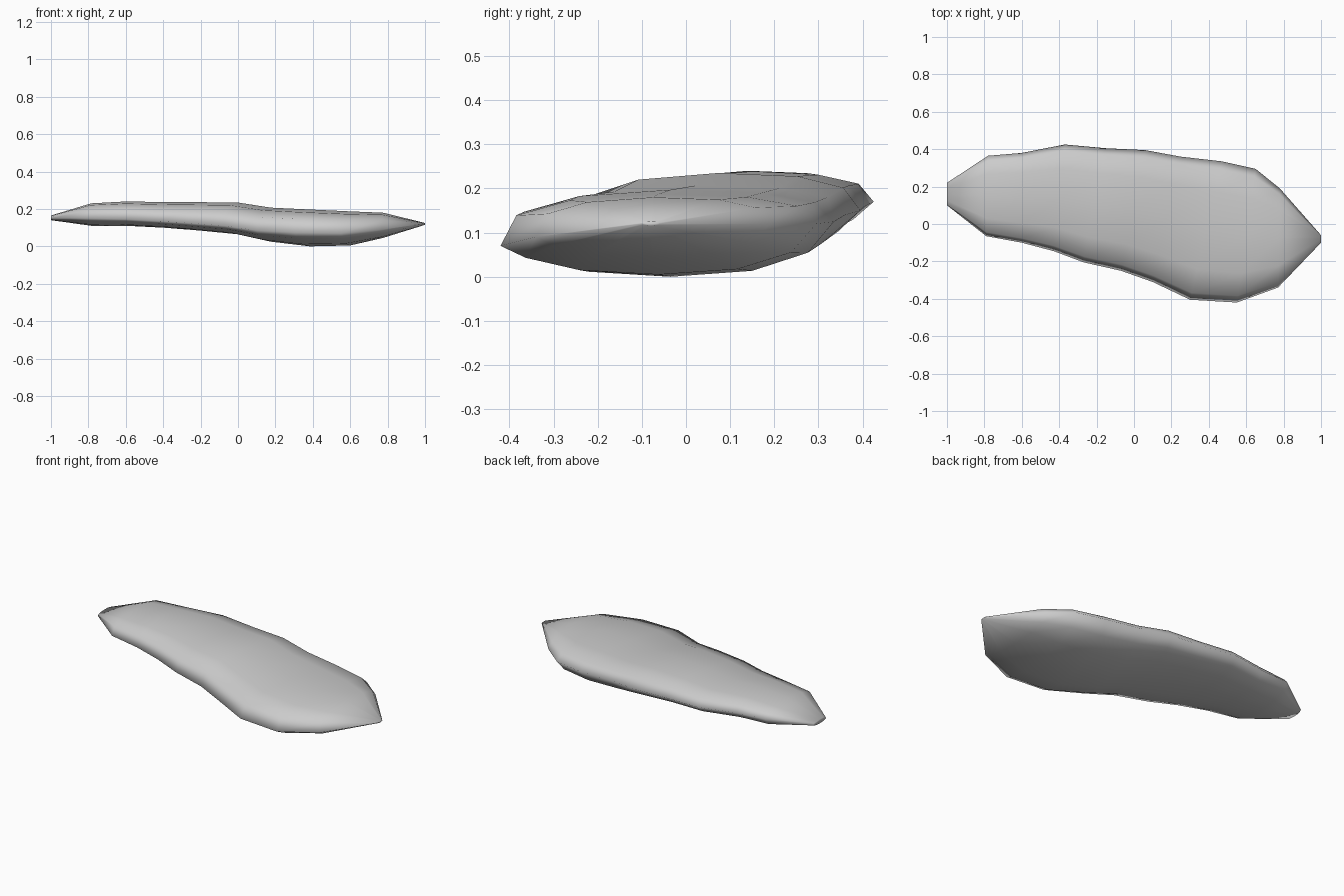
import bpy, bmesh

# Stations along the slab: back edge x, y, z / front edge x, y, z / crown z / underside z
stations = [
    (-1.00, .22, .155, -1.00, .10, .15, .165, .14),
    (-.78, .365, .185, -.79, -.065, .15, .23, .11),
    (-.60, .38, .18, -.60, -.10, .145, .24, .11),
    (-.37, .425, .17, -.43, -.145, .135, .237, .10),
    (-.15, .405, .16, -.27, -.205, .125, .236, .085),
    (.06, .395, .15, -.07, -.25, .11, .235, .065),
    (.25, .36, .14, .10, -.31, .085, .207, .025),
    (.47, .335, .125, .30, -.405, .075, .197, .0),
    (.65, .295, .12, .55, -.42, .07, .187, .005),
    (.78, .19, .12, .77, -.34, .09, .18, .045),
    (1.00, -.06, .12, 1.00, -.10, .12, .125, .115),
]
# Cross-section: fraction from front to back edge, fraction towards crown (+) or underside (-)
section = [(0, 0), (.05, .58), (.22, .87), (.5, 1), (.78, .92), (.94, .62),
           (1, 0), (.92, -.55), (.75, -.88), (.5, -1), (.25, -.87), (.08, -.45)]

# Slab lofted through the stations
bm = bmesh.new()
rings = []
for xb, yb, zb, xf, yf, zf, top, bottom in stations:
    ring = []
    for t, h in section:
        edge = zf + (zb - zf) * t
        target = top if h > 0 else bottom
        z = edge + (target - edge) * abs(h)
        ring.append(bm.verts.new((xf + (xb - xf) * t, yf + (yb - yf) * t, z)))
    rings.append(ring)
n = len(section)
for a, b in zip(rings, rings[1:]):
    for i in range(n):
        j = (i + 1) % n
        bm.faces.new((a[i], a[j], b[j], b[i]))
bm.faces.new(rings[0])
bm.faces.new(rings[-1])
bmesh.ops.recalc_face_normals(bm, faces=bm.faces)

mesh = bpy.data.meshes.new("stone_slab")
bm.to_mesh(mesh)
bm.free()
slab = bpy.data.objects.new("stone_slab", mesh)
bpy.context.collection.objects.link(slab)
for p in mesh.polygons:
    p.use_smooth = True
